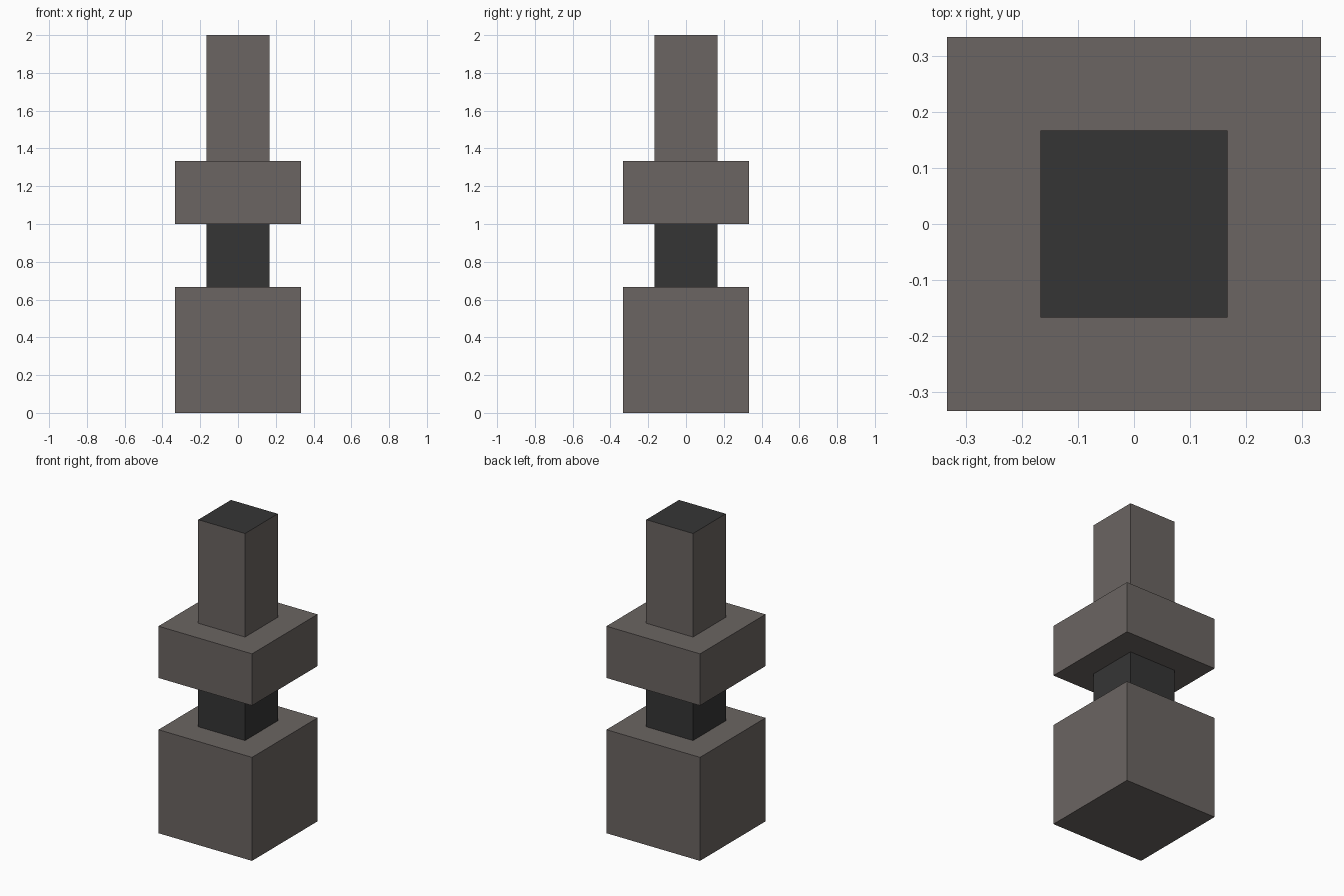
import bpy
import bmesh
from mathutils import Matrix

default_cube = bpy.data.objects.get("Cube")
if default_cube:
    bpy.data.objects.remove(default_cube, do_unlink=True)


def make_material(name, colour):
    mat = bpy.data.materials.new(name)
    mat.use_nodes = True
    mat.diffuse_color = colour
    mat.node_tree.nodes["Principled BSDF"].inputs["Base Color"].default_value = colour
    return mat


warm_grey = make_material("warm grey", (0.147, 0.130, 0.122, 1))
charcoal = make_material("charcoal", (0.036, 0.036, 0.036, 1))


def make_block(name, width, bottom, top, materials):
    """Square block; a second material, if given, colours the top face."""
    bm = bmesh.new()
    place = Matrix.Translation((0, 0, (bottom + top) / 2))
    size = Matrix.Diagonal((width, width, top - bottom, 1))
    bmesh.ops.create_cube(bm, size=1, matrix=place @ size)
    bm.normal_update()
    for face in bm.faces:
        if len(materials) > 1 and face.normal.z > 0.5:
            face.material_index = 1
    mesh = bpy.data.meshes.new(name)
    bm.to_mesh(mesh)
    bm.free()
    for mat in materials:
        mesh.materials.append(mat)
    obj = bpy.data.objects.new(name, mesh)
    bpy.context.collection.objects.link(obj)
    return obj


U = 1 / 3  # the whole stack sits on a grid of thirds

# Wide blocks, recessed neck and dark-capped post
make_block("base", 2 * U, 0, 2 * U, [warm_grey])
make_block("neck", U, 2 * U, 3 * U, [charcoal])
make_block("collar", 2 * U, 3 * U, 4 * U, [warm_grey])
make_block("post", U, 4 * U, 6 * U, [warm_grey, charcoal])
